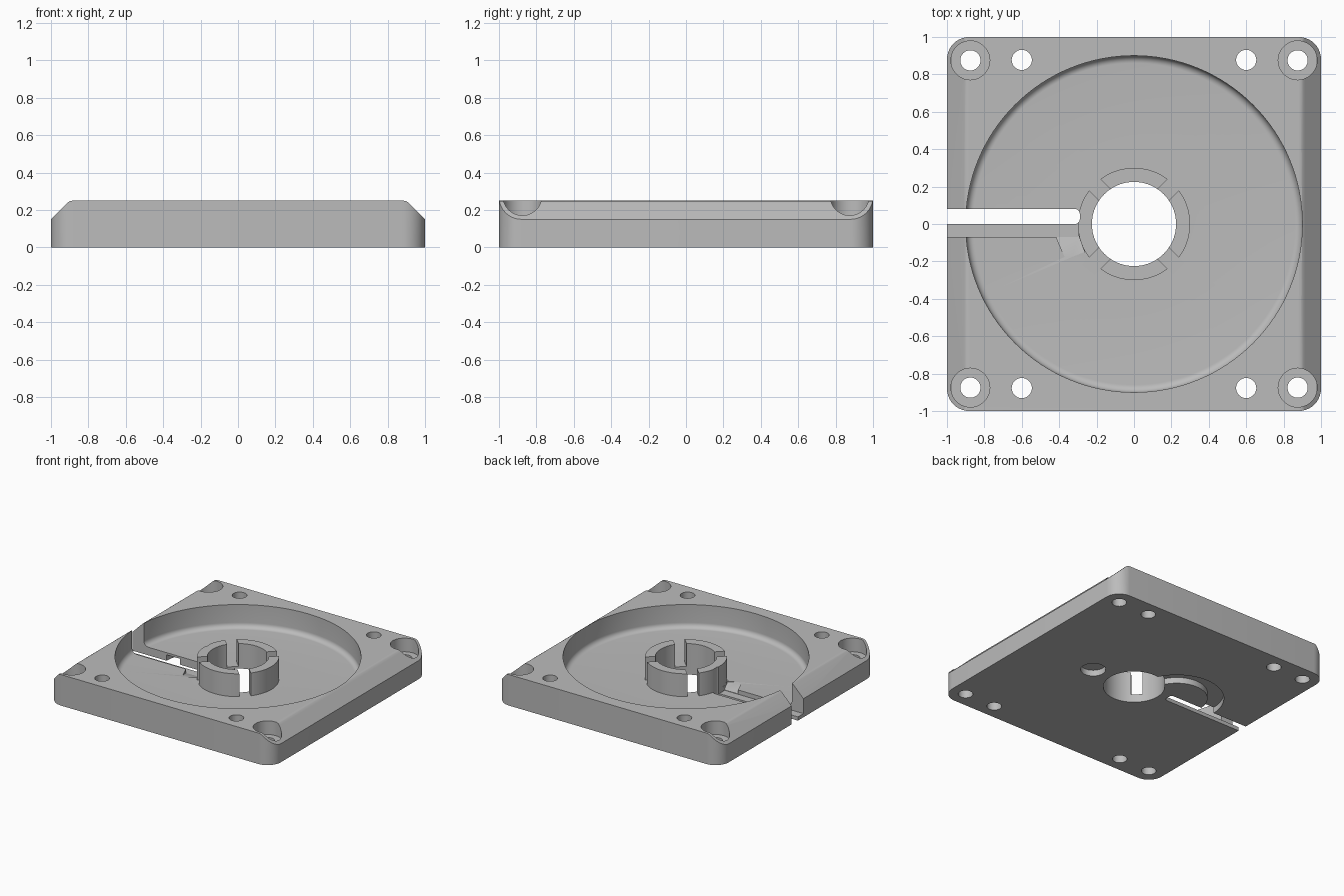
import bpy
import bmesh
from math import sin, cos, pi, radians
from mathutils import Matrix, Vector

if "Cube" in bpy.data.objects:
    bpy.data.objects.remove(bpy.data.objects["Cube"], do_unlink=True)

HEIGHT, FLOOR, BOWL, HUB, BORE = 0.25, 0.065, 0.9, 0.3, 0.225

grey = bpy.data.materials.new("plain_grey")
grey.use_nodes = True
colour = (0.5, 0.5, 0.5, 1)
grey.diffuse_color = colour
grey.node_tree.nodes["Principled BSDF"].inputs["Base Color"].default_value = colour


def arc(cx, cy, r, start, end, steps):
    angles = [radians(start + (end - start) * i / steps) for i in range(steps + 1)]
    return [(cx + r * cos(a), cy + r * sin(a)) for a in angles]


def finish(bm, name):
    bmesh.ops.recalc_face_normals(bm, faces=bm.faces)
    mesh = bpy.data.meshes.new(name)
    bm.to_mesh(mesh)
    bm.free()
    mesh.materials.append(grey)
    obj = bpy.data.objects.new(name, mesh)
    bpy.context.collection.objects.link(obj)
    return obj


def prism(name, points, z0, z1):
    bm = bmesh.new()
    face = bm.faces.new([bm.verts.new((x, y, z0)) for x, y in points])
    side = bmesh.ops.extrude_face_region(bm, geom=[face])["geom"]
    verts = [v for v in side if isinstance(v, bmesh.types.BMVert)]
    bmesh.ops.translate(bm, verts=verts, vec=(0, 0, z1 - z0))
    return finish(bm, name)


def box(name, x0, x1, y0, y1, z0, z1):
    return prism(name, [(x0, y0), (x1, y0), (x1, y1), (x0, y1)], z0, z1)


def cylinder(name, x, y, r, z0, z1, steps=48):
    return prism(name, arc(x, y, r, 0, 360, steps)[:-1], z0, z1)


def lathe(name, profile, steps=128):
    bm = bmesh.new()
    rings = [[bm.verts.new((r * cos(2 * pi * i / steps), r * sin(2 * pi * i / steps), z))
              for r, z in profile] for i in range(steps)]
    n = len(profile)
    for i in range(steps):
        a, b = rings[i], rings[(i + 1) % steps]
        for j in range(n):
            k = (j + 1) % n
            bm.faces.new((a[j], b[j], b[k], a[k]))
    return finish(bm, name)


def cut(target, cutter):
    cutter.hide_render = True
    mod = target.modifiers.new("cut", "BOOLEAN")
    mod.operation = "DIFFERENCE"
    mod.solver = "EXACT"
    mod.object = cutter
    bpy.context.view_layer.objects.active = target
    bpy.ops.object.modifier_apply(modifier=mod.name)
    bpy.data.objects.remove(cutter, do_unlink=True)


# Square plate with rounded corners
R = 0.12
outline = []
for i, (sx, sy) in enumerate([(1, 1), (-1, 1), (-1, -1), (1, -1)]):
    outline += arc(sx * (1 - R), sy * (1 - R), R, 90 * i, 90 * i + 90, 10)
plate = prism("base_plate", outline, 0, HEIGHT)

# Sloped left and right shoulders, softened at the top edge
for s in (1, -1):
    profile = [(s * 1.1, 0.05), (s * 0.91, 0.24), (s * 0.9, 0.247), (s * 0.885, HEIGHT),
               (s * 0.885, 0.4), (s * 1.1, 0.4)]
    wedge = prism("shoulder_cutter", profile, -1.1, 1.1)
    wedge.data.transform(Matrix.Rotation(pi / 2, 4, "X"))
    cut(plate, wedge)

# Round bowl with a filleted floor, leaving the central hub standing
F = 0.04
fillet = arc(BOWL - F, FLOOR + F, F, -90, 0, 8)
cut(plate, lathe("bowl_cutter", [(HUB, FLOOR)] + fillet + [(BOWL, 0.4), (HUB, 0.4)]))
cut(plate, cylinder("bore_cutter", 0, 0, BORE, -0.1, 0.4, 96))

# Four diagonal gaps in the hub
for i in range(4):
    gap = box("gap_cutter", 0.15, 0.33, -0.043, 0.043, FLOOR, 0.4)
    gap.data.transform(Matrix.Rotation(pi / 4 + i * pi / 2, 4, "Z"))
    cut(plate, gap)

# Corner screw holes with counterbores, and the inner holes
for sx in (1, -1):
    for sy in (1, -1):
        cut(plate, cylinder("counterbore_cutter", sx * 0.875, sy * 0.875, 0.104, 0.14, 0.4))
        cut(plate, cylinder("screw_cutter", sx * 0.875, sy * 0.875, 0.054, -0.1, 0.4, 32))
        cut(plate, cylinder("hole_cutter", sx * 0.6, sy * 0.877, 0.054, -0.1, 0.4, 32))

# Cable slot through the right side, with a thin ledge beside it
LEDGE = 0.03
slot = [(-1.1, 0)] + arc(-0.315, 0.025, 0.025, -90, 0, 5) \
    + arc(-0.315, 0.055, 0.025, 0, 90, 5) + [(-1.1, 0.08)]
cut(plate, prism("slot_cutter", slot, -0.1, 0.4))
cut(plate, box("ledge_cutter", -1.1, -0.297, -0.07, 0.04, LEDGE, 0.4))

# Ramp from the ledge up to the bowl floor
ramp = prism("ramp_cutter", [(-0.42, -0.06), (-0.395, -0.12), (-0.365, -0.19),
                             (-0.265, -0.15), (-0.297, -0.06)], LEDGE, FLOOR + 0.02)
for v in ramp.data.vertices:
    if v.co.z < FLOOR:
        v.co.z = LEDGE + (-0.06 - v.co.y) * 0.3
cut(plate, ramp)

# Curved cable channel and round pocket in the underside
channel = arc(-0.35, 0.07, 0.345, 0, 180, 32) + arc(-0.35, 0.07, 0.225, 180, 0, 32)
cut(plate, prism("channel_cutter", channel, -0.1, 0.048))
cut(plate, cylinder("pocket_cutter", 0.39, 0, 0.092, -0.1, 0.048))

# Smooth the curved walls while keeping edges crisp
bpy.ops.object.select_all(action="DESELECT")
plate.select_set(True)
bpy.context.view_layer.objects.active = plate
bpy.ops.object.shade_smooth_by_angle(angle=radians(25))
